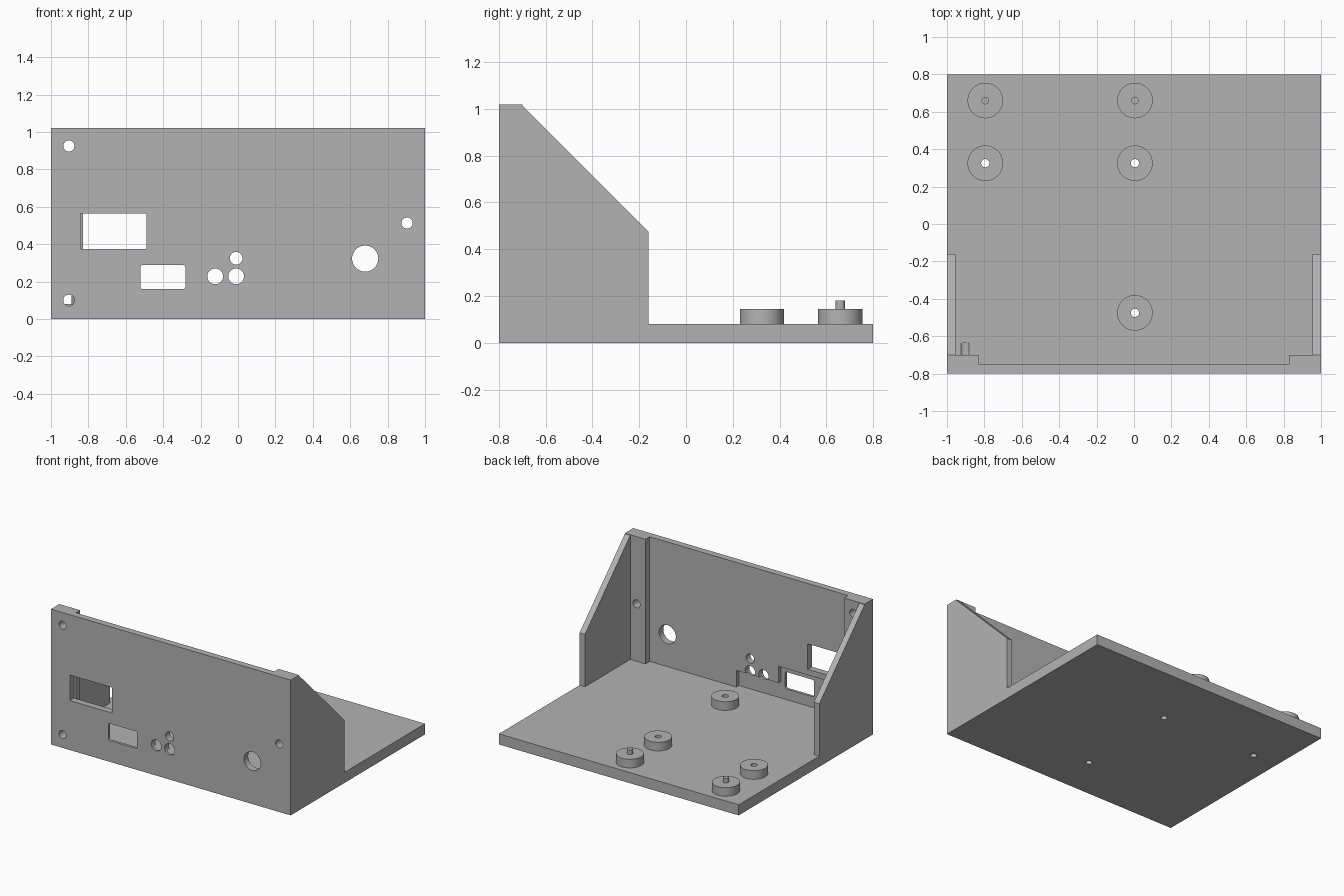
import bpy
import bmesh
import math
from mathutils import Matrix, Vector

cube = bpy.data.objects.get("Cube")
if cube:
    bpy.data.objects.remove(cube)

grey = bpy.data.materials.new("plain grey")
grey.use_nodes = True
colour = (0.45, 0.45, 0.45, 1)
grey.diffuse_color = colour
grey.node_tree.nodes["Principled BSDF"].inputs["Base Color"].default_value = colour

FLOOR, TOP = 0.08, 1.02
FRONT, BACK = -0.8, 0.8
PANEL, POST = -0.75, -0.7


def finish(name, bm):
    bmesh.ops.recalc_face_normals(bm, faces=bm.faces)
    mesh = bpy.data.meshes.new(name)
    bm.to_mesh(mesh)
    bm.free()
    mesh.materials.append(grey)
    obj = bpy.data.objects.new(name, mesh)
    bpy.context.collection.objects.link(obj)
    return obj


def prism(name, points, shift):
    """Extrude a closed outline along a vector."""
    bm = bmesh.new()
    face = bm.faces.new([bm.verts.new(p) for p in points])
    ext = bmesh.ops.extrude_face_region(bm, geom=[face])
    verts = [v for v in ext["geom"] if isinstance(v, bmesh.types.BMVert)]
    bmesh.ops.translate(bm, verts=verts, vec=Vector(shift))
    return finish(name, bm)


def box(name, x0, x1, y0, y1, z0, z1):
    outline = [(x0, y0, z0), (x1, y0, z0), (x1, y0, z1), (x0, y0, z1)]
    return prism(name, outline, (0, y1 - y0, 0))


def cylinder(name, centre, radius, depth, along_y=False):
    bm = bmesh.new()
    turn = Matrix.Rotation(math.pi / 2, 4, "X") if along_y else Matrix()
    bmesh.ops.create_cone(bm, cap_ends=True, segments=48, radius1=radius, radius2=radius,
                          depth=depth, matrix=Matrix.Translation(centre) @ turn)
    return finish(name, bm)


def combine(target, tool, operation, keep=False):
    """Apply one boolean and drop the tool."""
    mod = target.modifiers.new("boolean", "BOOLEAN")
    mod.operation, mod.solver, mod.object = operation, "EXACT", tool
    bpy.context.view_layer.objects.active = target
    bpy.ops.object.modifier_apply(modifier=mod.name)
    if not keep:
        bpy.data.objects.remove(tool)


def smooth(obj):
    bpy.ops.object.select_all(action="DESELECT")
    obj.select_set(True)
    bpy.context.view_layer.objects.active = obj
    bpy.ops.object.shade_smooth_by_angle(angle=math.radians(30))


# Floor and front panel as one L-shaped profile
ell = [(FRONT, 0), (BACK, 0), (BACK, FLOOR), (PANEL, FLOOR), (PANEL, TOP), (FRONT, TOP)]
shell = prism("enclosure_shell", [(-1, y, z) for y, z in ell], (2, 0, 0))

# Sloped side walls and corner posts, mirrored
slope = [(FRONT, 0), (-0.16, 0), (-0.16, 0.475), (-0.705, TOP), (FRONT, TOP)]
for side in (-1, 1):
    wall = prism("side_wall", [(side, y, z) for y, z in slope], (-side * 0.045, 0, 0))
    combine(shell, wall, "UNION")
    x0, x1 = sorted((side, side * 0.828))
    combine(shell, box("corner_post", x0, x1, FRONT, POST, 0, TOP), "UNION")

# Display window and shallow pocket behind the connectors
combine(shell, box("window_cutter", -0.843, -0.49, -0.85, PANEL, 0.373, 0.565), "DIFFERENCE")
pocket = [(-0.66, FLOOR), (0.105, FLOOR), (0.105, 0.205), (-0.245, 0.205),
          (-0.245, 0.33), (-0.66, 0.33)]
combine(shell, prism("pocket_cutter", [(x, -0.78, z) for x, z in pocket], (0, 0.04, 0)),
        "DIFFERENCE")

# Rounded connector slot
r = 0.012
slot = []
for i, (cx, cz) in enumerate(((-0.281 - r, 0.288 - r), (-0.522 + r, 0.288 - r),
                              (-0.522 + r, 0.16 + r), (-0.281 - r, 0.16 + r))):
    for step in range(5):
        a = (i + step / 4) * math.pi / 2
        slot.append((cx + r * math.cos(a), -0.85, cz + r * math.sin(a)))
combine(shell, prism("slot_cutter", slot, (0, 0.13, 0)), "DIFFERENCE")

# Round holes in the front panel: x, z, radius
for x, z, radius in ((-0.904, 0.925, 0.03), (-0.904, 0.1, 0.03), (0.904, 0.513, 0.03),
                     (0.68, 0.323, 0.07), (-0.01, 0.325, 0.034),
                     (-0.122, 0.228, 0.042), (-0.01, 0.228, 0.042)):
    drill = cylinder("drill", (x, -0.76, z), radius, 0.25, True)
    combine(shell, drill, "DIFFERENCE")

# Round standoffs: the rear pair carry pins, the others are drilled through
for x, y, place in ((-0.795, 0.66, "rear_right"), (0.005, 0.66, "rear_left"),
                    (-0.795, 0.325, "middle_right"), (0.005, 0.325, "middle_left"),
                    (0.005, -0.475, "front")):
    boss = cylinder(place + "_standoff", (x, y, FLOOR + 0.0325), 0.095, 0.065)
    if place.startswith("rear"):
        smooth(cylinder(place + "_pin", (x, y, 0.1575), 0.02, 0.045))
    else:
        drill = cylinder("drill", (x, y, 0.1), 0.022, 0.3)
        combine(shell, drill, "DIFFERENCE", keep=True)
        combine(boss, drill, "DIFFERENCE")
    smooth(boss)
smooth(shell)
